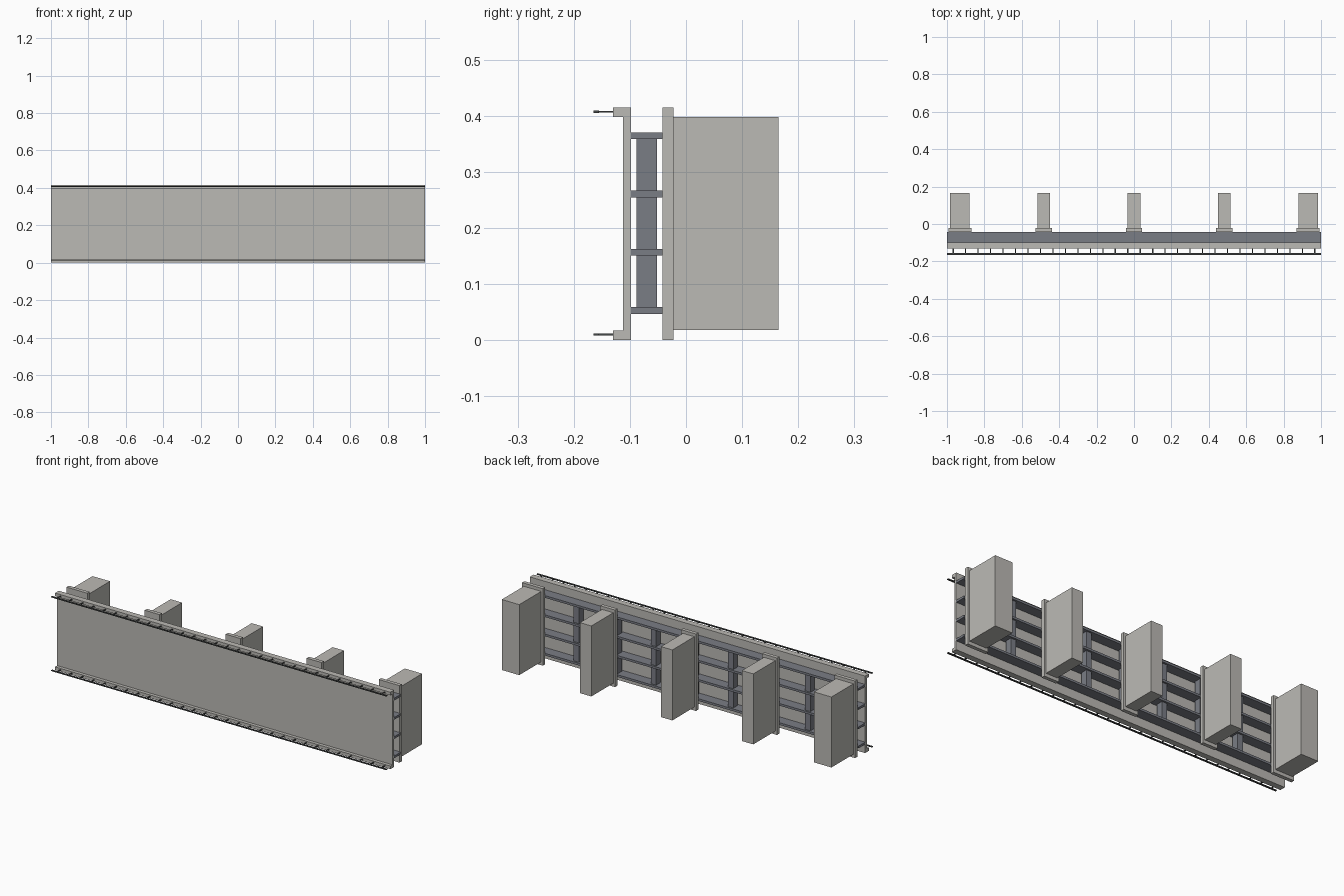
import bpy

cube = bpy.data.objects.get("Cube")
if cube:
    bpy.data.objects.remove(cube, do_unlink=True)


def material(name, rgb):
    m = bpy.data.materials.new(name)
    m.use_nodes = True
    m.diffuse_color = (*rgb, 1)
    m.node_tree.nodes["Principled BSDF"].inputs["Base Color"].default_value = (*rgb, 1)
    return m


concrete = material("warm grey", (0.50, 0.49, 0.46))
steel = material("blue grey steel", (0.195, 0.205, 0.235))
dark = material("dark metal", (0.06, 0.065, 0.065))


def box(name, x, y, z, mat):
    """Box from (min, max) ranges along each axis."""
    bpy.ops.mesh.primitive_cube_add(size=1, location=[sum(r) / 2 for r in (x, y, z)])
    ob = bpy.context.object
    ob.name = name
    ob.scale = [r[1] - r[0] for r in (x, y, z)]
    bpy.ops.object.transform_apply(location=False, rotation=False)
    ob.data.materials.append(mat)
    return ob


def panel_section(name, points, mat):
    """Extrude a closed y-z section along the full length."""
    n = len(points)
    verts = [(x, y, z) for x in (-1, 1) for y, z in points]
    faces = [tuple(reversed(range(n))), tuple(range(n, 2 * n))]
    faces += [(i, (i + 1) % n, n + (i + 1) % n, n + i) for i in range(n)]
    mesh = bpy.data.meshes.new(name)
    mesh.from_pydata(verts, [], faces)
    mesh.materials.append(mat)
    ob = bpy.data.objects.new(name, mesh)
    bpy.context.collection.objects.link(ob)


HEIGHT = 0.415
LIP = 0.017

# Display panel with a forward lip along its top and bottom edges
panel_section("front_panel", [
    (-0.13, 0), (-0.098, 0), (-0.098, HEIGHT), (-0.13, HEIGHT),
    (-0.13, HEIGHT - LIP), (-0.112, HEIGHT - LIP), (-0.112, LIP), (-0.13, LIP)], concrete)

# Horizontal beams of the frame
for i in range(4):
    z = 0.047 + i * 0.1037
    box(f"frame_beam_{i + 1}", (-1, 1), (-0.098, -0.042), (z, z + 0.012), steel)

# Upright studs of the frame
for i in range(-4, 5):
    x = i * 0.23
    box(f"frame_stud_{i + 5}", (x - 0.016, x + 0.016), (-0.088, -0.052), (0.05, 0.368), steel)

# Rear posts, each with a wider mounting plate
for i, (x, half) in enumerate([(-0.931, 0.052), (-0.483, 0.034), (0, 0.034),
                               (0.483, 0.034), (0.931, 0.052)]):
    box(f"rear_post_{i + 1}", (x - half, x + half), (-0.022, 0.165), (0.018, 0.398), concrete)
    plate = half + 0.01
    box(f"mounting_plate_{i + 1}", (x - plate, x + plate), (-0.042, -0.022), (0, HEIGHT), concrete)

# Rails carried on short brackets along both lips
for side, z in (("lower", 0.010), ("upper", 0.407)):
    box(f"{side}_rail", (-1, 1), (-0.165, -0.155), (z - 0.002, z + 0.002), dark)
    for i in range(30):
        x = (i - 14.5) / 15
        box(f"{side}_bracket_{i + 1}", (x - 0.003, x + 0.003), (-0.156, -0.13),
            (z - 0.0015, z + 0.0015), dark)
